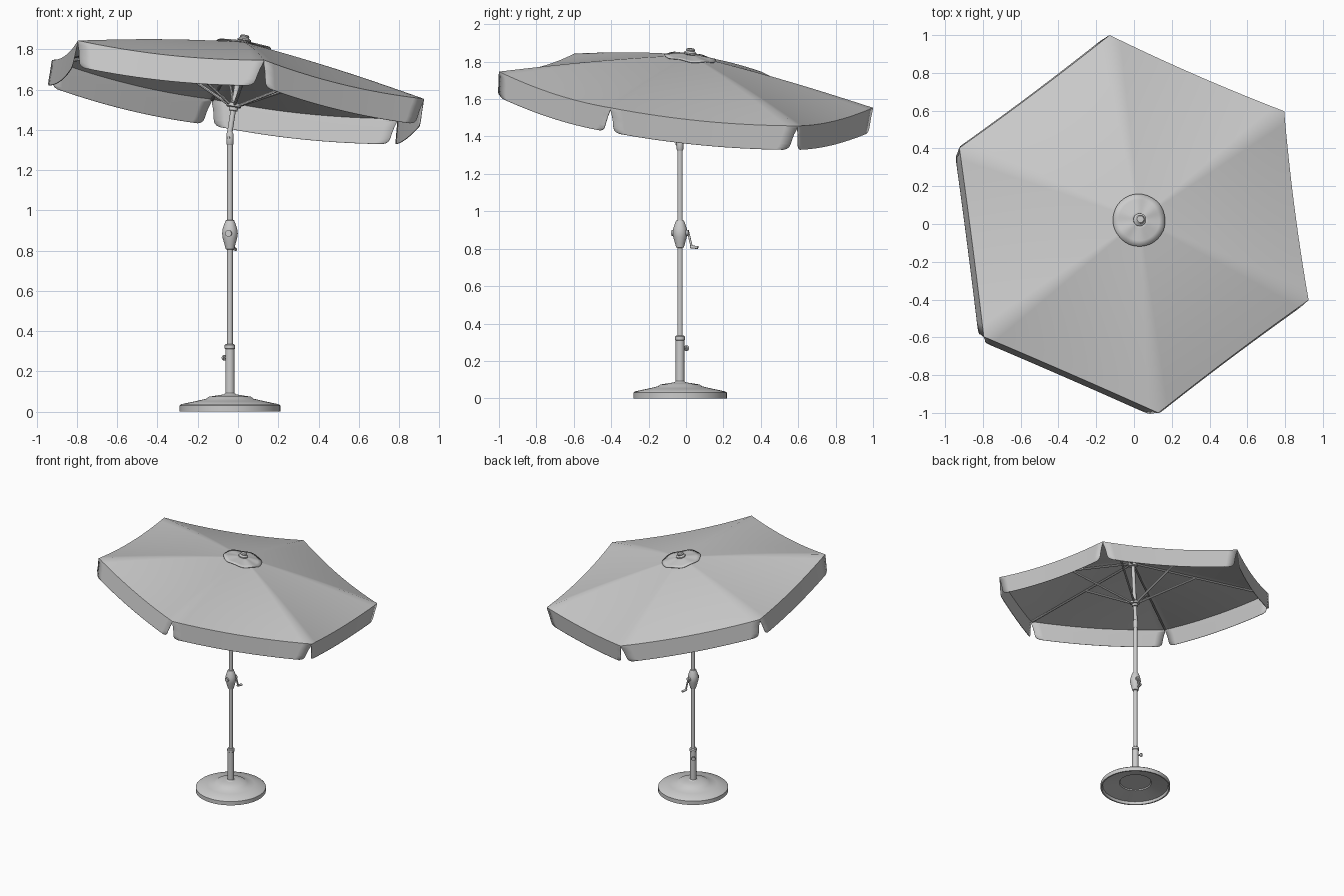
import bpy, bmesh
from math import sin, cos, pi, radians
from mathutils import Matrix, Vector

if "Cube" in bpy.data.objects:
    bpy.data.objects.remove(bpy.data.objects["Cube"])

PX, PY = -0.04, -0.032                       # upright pole position
POLE = Matrix.Translation((PX, PY, 0))
# Tilted frame of the canopy: local x points at its lowest corner
TILT = (Matrix.Translation((0, 0, 1.65)) @ Matrix.Rotation(radians(36.9), 4, 'Z')
        @ Matrix.Rotation(radians(11), 4, 'Y'))
R, H, SAG, DROP = 1.013, 0.19, 0.025, 0.13


def finish(name, bm, mat, angle=35):
    me = bpy.data.meshes.new(name)
    bm.to_mesh(me)
    bm.free()
    ob = bpy.data.objects.new(name, me)
    bpy.context.collection.objects.link(ob)
    ob.matrix_world = mat
    bpy.ops.object.select_all(action='DESELECT')
    ob.select_set(True)
    bpy.context.view_layer.objects.active = ob
    bpy.ops.object.shade_smooth_by_angle(angle=radians(angle))
    return ob


def lathe(name, profile, mat, n=32):
    """Spin (radius, z) points about z; radius 0 points merge to a pole."""
    bm = bmesh.new()
    rings = [[bm.verts.new((r * cos(2 * pi * i / n), r * sin(2 * pi * i / n), z))
              for i in range(n)] for r, z in profile]
    for a, b in zip(rings, rings[1:]):
        for i in range(n):
            j = (i + 1) % n
            bm.faces.new((a[i], a[j], b[j], b[i]))
    bmesh.ops.remove_doubles(bm, verts=bm.verts, dist=1e-5)
    bmesh.ops.recalc_face_normals(bm, faces=bm.faces)
    return finish(name, bm, mat)


def rod(name, p, q, r, mat, n=12):
    p, q = Vector(p), Vector(q)
    d = q - p
    m = mat @ Matrix.Translation(p) @ d.to_track_quat('Z', 'Y').to_matrix().to_4x4()
    return lathe(name, [(0, 0), (r, 0), (r, d.length), (0, d.length)], m, n)


def canopy_z(t):
    return H * (1 - t) + 0.010 * sin(pi * t)


def panel_point(k, u, t):
    """Point on panel k: u across from rib to rib, t from centre to edge."""
    a, b = (Vector((R * cos(i * pi / 3), R * sin(i * pi / 3), 0)) for i in (k, k + 1))
    p = a.lerp(b, u) * t
    s = 4 * u * (1 - u) * t * t
    p *= 1 - 0.008 * s
    p.z = canopy_z(t) - SAG * s
    return p


# Weighted base, hollow below
lathe("base", [(0, 0.05), (0.11, 0.05), (0.115, 0.042), (0.235, 0.02), (0.24, 0.0),
               (0.25, 0.0), (0.25, 0.03), (0.242, 0.037), (0.17, 0.052), (0.118, 0.064),
               (0.105, 0.074), (0.06, 0.081), (0.035, 0.085), (0, 0.085)], POLE, 64)

# Sleeve with collar, and its tightening screw
lathe("base_sleeve", [(0, 0.07), (0.032, 0.07), (0.032, 0.085), (0.023, 0.092),
                      (0.023, 0.31), (0.026, 0.313), (0.026, 0.33), (0.02, 0.336),
                      (0, 0.336)], POLE)
sd = Vector((-0.6, 0.8, 0))
at = Vector((0, 0, 0.268))
rod("screw_shaft", at + sd * 0.015, at + sd * 0.04, 0.006, POLE)
rod("screw_knob", at + sd * 0.036, at + sd * 0.05, 0.014, POLE, 16)

# Upright pole and tilt joint
lathe("lower_pole", [(0, 0.1), (0.0145, 0.1), (0.0145, 1.375), (0, 1.375)], POLE, 24)
lathe("tilt_collar", [(0.0145, 1.325), (0.018, 1.33), (0.018, 1.38), (0.012, 1.39),
                      (0, 1.392)], POLE, 24)
rod("tilt_button", (-0.005, -0.01, 1.36), (-0.008, -0.022, 1.36), 0.007, POLE)

# Crank housing with handle
lathe("crank_housing", [(0.0145, 0.805), (0.021, 0.807), (0.027, 0.83), (0.036, 0.862),
                        (0.039, 0.885), (0.036, 0.908), (0.027, 0.935), (0.021, 0.95),
                        (0.0145, 0.952)], POLE)
rod("crank_boss", (-0.008, -0.044, 0.885), (0.012, 0.046, 0.885), 0.016, POLE, 20)
rod("crank_arm", (0.012, 0.044, 0.888), (0.02, 0.062, 0.81), 0.006, POLE)
rod("crank_grip", (0.018, 0.056, 0.81), (0.028, 0.096, 0.806), 0.008, POLE)

# Tilted upper pole, hubs
rod("upper_pole", (0, 0, -0.28), (0, 0, 0.2), 0.0135, TILT, 24)
lathe("runner_hub", [(0.0135, -0.16), (0.022, -0.158), (0.022, -0.142), (0.036, -0.139),
                     (0.036, -0.122), (0.02, -0.118), (0.0135, -0.112)], TILT)
lathe("top_hub", [(0.0135, 0.145), (0.034, 0.147), (0.034, 0.172), (0.0135, 0.175)], TILT)

# Ribs under each seam and struts from the runner
for k in range(6):
    m = TILT @ Matrix.Rotation(k * pi / 3, 4, 'Z')
    rod(f"rib_{k + 1}", (0.025, 0, 0.163), (R * 0.985, 0, -0.006), 0.008, m, 8)
    rod(f"strut_{k + 1}", (0.025, 0, -0.13), (0.46, 0, 0.082), 0.008, m, 8)

# Canopy: six sagging panels, each with a hanging rounded valance
NU, NT = 16, 14
INSETS = [(0, 0), (0.15, 0.003), (0.35, 0.013), (0.55, 0.02), (0.75, 0.025),
          (0.88, 0.031), (0.96, 0.043), (1, 0.062)]
bm = bmesh.new()
for k in range(6):
    rows = [[panel_point(k, i / NU, 0.02 + 0.98 * j / NT) for i in range(NU + 1)]
            for j in range(NT + 1)]
    mid = (k + 0.5) * pi / 3
    out = Vector((cos(mid), sin(mid), 0))
    for v, ins in INSETS[1:]:
        rows.append([panel_point(k, ins + (1 - 2 * ins) * i / NU, 1)
                     + out * 0.006 * v - Vector((0, 0, DROP * v))
                     for i in range(NU + 1)])
    vs = [[bm.verts.new(p) for p in row] for row in rows]
    for a, b in zip(vs, vs[1:]):
        for i in range(NU):
            bm.faces.new((a[i], b[i], b[i + 1], a[i + 1]))
bmesh.ops.remove_doubles(bm, verts=bm.verts, dist=1e-5)
canopy = finish("canopy", bm, TILT, 40)
mod = canopy.modifiers.new("cloth", 'SOLIDIFY')
mod.thickness = 0.003

# Vent cap following the panels, slightly raised
bm = bmesh.new()
N = 48
rings = []
for j in range(5):
    t = 0.015 + 0.125 * j / 4
    ring = []
    for i in range(N):
        a = 2 * pi * i / N
        wave = 0.004 * cos(6 * a) * j / 4
        ring.append(bm.verts.new((t * cos(a), t * sin(a), canopy_z(t / R) + 0.008 + wave)))
    rings.append(ring)
for a, b in zip(rings, rings[1:]):
    for i in range(N):
        j = (i + 1) % N
        bm.faces.new((a[i], b[i], b[j], a[j]))
cap = finish("vent_cap", bm, TILT)
mod = cap.modifiers.new("cloth", 'SOLIDIFY')
mod.thickness = 0.003

# Finial
lathe("finial", [(0, 0.19), (0.034, 0.196), (0.034, 0.203), (0.026, 0.207), (0.022, 0.212),
                 (0.024, 0.218), (0.018, 0.224), (0, 0.225)], TILT)
